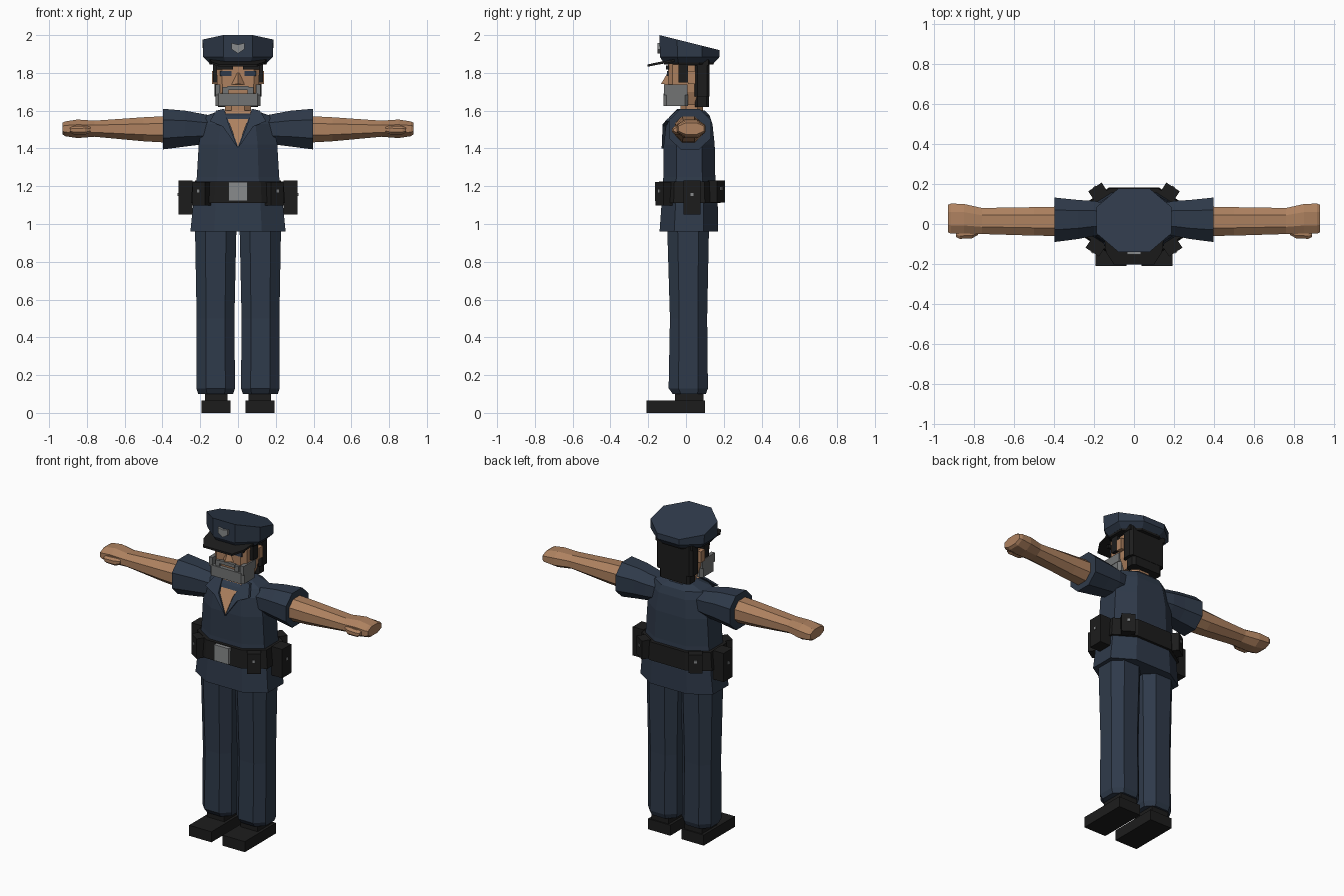
import bpy, bmesh, math
from mathutils import Matrix, Vector

if "Cube" in bpy.data.objects:
    bpy.data.objects.remove(bpy.data.objects["Cube"])


def material(name, rgb):
    m = bpy.data.materials.new(name)
    m.use_nodes = True
    m.diffuse_color = (*rgb, 1)
    m.node_tree.nodes["Principled BSDF"].inputs["Base Color"].default_value = (*rgb, 1)
    return m


NAVY = material("navy cloth", (.028, .042, .068))
SKIN = material("skin", (.42, .22, .115))
BLACK = material("black leather", (.012, .012, .012))
GREY = material("grey beard", (.17, .175, .175))
METAL = material("dull metal", (.25, .26, .265))
SIDES = ((1, "left"), (-1, "right"))


def finish(name, bm, mat):
    bmesh.ops.recalc_face_normals(bm, faces=bm.faces)
    mesh = bpy.data.meshes.new(name)
    bm.to_mesh(mesh)
    bm.free()
    mesh.materials.append(mat)
    obj = bpy.data.objects.new(name, mesh)
    bpy.context.scene.collection.objects.link(obj)
    return obj


def loft(name, rings, mat):
    """Skin a list of point rings and close both ends."""
    bm = bmesh.new()
    loops = [[bm.verts.new(p) for p in ring] for ring in rings]
    n = len(loops[0])
    for a, b in zip(loops, loops[1:]):
        for i in range(n):
            j = (i + 1) % n
            bm.faces.new((a[i], a[j], b[j], b[i]))
    bm.faces.new(loops[0])
    bm.faces.new(loops[-1])
    return finish(name, bm, mat)


def box(name, centre, size, mat, turn=0, bevel=0):
    bm = bmesh.new()
    bmesh.ops.create_cube(bm, size=1)
    bmesh.ops.scale(bm, vec=size, verts=bm.verts)
    if bevel:
        upright = [e for e in bm.edges if abs((e.verts[0].co - e.verts[1].co).z) > size[2] / 2]
        bmesh.ops.bevel(bm, geom=upright, offset=bevel, segments=1, affect='EDGES')
    bmesh.ops.transform(bm, matrix=Matrix.Translation(centre) @ Matrix.Rotation(turn, 4, 'Z'), verts=bm.verts)
    return finish(name, bm, mat)


def plate(name, outline, thick, mat):
    """Extrude an outline of 3D points backwards along y."""
    return loft(name, [outline, [(x, y + thick, z) for x, y, z in outline]], mat)


def octagon(a, b, k=.5):
    return [(a, -b * k), (a, b * k), (a * k, b), (-a * k, b),
            (-a, b * k), (-a, -b * k), (-a * k, -b), (a * k, -b)]


def level(z, a, y0, y1, x=0, k=.5):
    mid, half = (y0 + y1) / 2, (y1 - y0) / 2
    return [(x + u, mid + v, z) for u, v in octagon(a, half, k)]


def limb(side, x, z0, z1, y0, y1, k=.45):
    return [(side * x, (y0 + y1) / 2 + u, (z0 + z1) / 2 + v)
            for u, v in octagon((y1 - y0) / 2, (z1 - z0) / 2, k)]


# Shirt and belt
loft("shirt", [level(.96, .252, -.14, .17), level(1.1, .238, -.13, .168),
               level(1.25, .218, -.12, .155), level(1.42, .208, -.118, .152),
               level(1.53, .185, -.105, .14), level(1.575, .165, -.075, .125),
               level(1.6, .095, -.03, .1)], NAVY)
loft("belt", [level(1.112, .25, -.148, .182), level(1.225, .24, -.142, .178)], BLACK)
box("buckle", (0, -.153, 1.172), (.1, .024, .1), METAL)

# Open neckline
plate("neckline", [(0, -.125, 1.41), (.045, -.115, 1.53), (.07, -.04, 1.6),
                   (-.07, -.04, 1.6), (-.045, -.115, 1.53)], .02, SKIN)
loft("neck", [level(1.54, .07, -.03, .09), level(1.68, .07, -.03, .09)], SKIN)

for s, side in SIDES:
    # Collar flap
    plate(side + "_collar", [(0, -.129, 1.4), (s * .05, -.123, 1.53), (s * .073, -.045, 1.61),
                             (s * .115, -.05, 1.6), (s * .15, -.11, 1.545), (s * .08, -.124, 1.515)],
          .018, NAVY)

    # Sleeve, arm, hand and thumb
    loft(side + "_sleeve", [limb(s, .12, 1.43, 1.57, -.05, .1), limb(s, .2, 1.42, 1.585, -.06, .115),
                            limb(s, .28, 1.41, 1.6, -.075, .12), limb(s, .397, 1.395, 1.61, -.09, .132)], NAVY)
    loft(side + "_arm", [limb(s, .36, 1.43, 1.572, -.06, .087), limb(s, .5, 1.438, 1.565, -.058, .084),
                         limb(s, .76, 1.462, 1.547, -.05, .08), limb(s, .85, 1.455, 1.553, -.048, .1),
                         limb(s, .915, 1.465, 1.543, -.048, .102), limb(s, .93, 1.475, 1.535, -.04, .095)], SKIN)
    loft(side + "_thumb", [limb(s, .78, 1.485, 1.515, -.055, -.02), limb(s, .81, 1.473, 1.52, -.072, -.02),
                           limb(s, .87, 1.475, 1.518, -.074, -.02), limb(s, .89, 1.485, 1.51, -.065, -.02)], SKIN)

    # Trouser leg and shoe
    loft(side + "_trouser_leg", [level(.1, .092, -.07, .105, s * .118), level(.13, .102, -.092, .116, s * .118),
                                 level(.5, .1, -.085, .112, s * .119),
                                 level(1, .11, -.1, .122, s * .118)], NAVY)
    box(side + "_shoe", (s * .116, -.054, .033), (.155, .31, .066), BLACK)
    box(side + "_ankle", (s * .116, .018, .09), (.12, .15, .06), BLACK)

    # Belt pouches with studs on their outer faces
    for name, x, y, z, turn, size in (
            ("front_pouch", .192, -.115, 1.16, 33, (.08, .06, .125)),
            ("back_pouch", .18, .162, 1.172, 147, (.08, .055, .115)),
            ("side_holster", .278, .033, 1.14, 90, (.09, .075, .18))):
        angle = math.radians(turn)
        out = Vector((math.sin(angle), -math.cos(angle), 0))
        hub = Vector((x, y, z))
        box(side + "_" + name, (s * x, y, z), size, BLACK, s * angle)
        stud = hub + out * (size[1] / 2) + Vector((0, 0, .015))
        box(side + "_" + name + "_stud", (s * stud.x, stud.y, stud.z), (.016, .008, .016), METAL, s * angle)

    # Face details
    box(side + "_ear", (s * .12, .03, 1.775), (.035, .04, .07), SKIN)
    box(side + "_sideburn", (s * .117, -.015, 1.805), (.03, .05, .11), BLACK)
    box(side + "_brow", (s * .07, -.098, 1.828), (.085, .014, .02), BLACK)
    box(side + "_eye", (s * .065, -.096, 1.797), (.06, .008, .026), NAVY)
    box(side + "_beard_cheek", (s * .108, -.054, 1.71), (.024, .125, .055), GREY)

# Head
loft("head", [level(1.63, .085, -.09, .09, k=.7), level(1.7, .11, -.095, .1, k=.75),
              level(1.88, .115, -.095, .1, k=.75)], SKIN)
loft("nose", [[(.038, -.092, 1.737), (-.038, -.092, 1.737), (0, -.132, 1.742)],
              [(.01, -.092, 1.8), (-.01, -.092, 1.8), (0, -.098, 1.8)]], SKIN)
box("beard", (0, -.054, 1.658), (.236, .13, .066), GREY, bevel=.015)
box("moustache", (0, -.103, 1.72), (.11, .018, .02), GREY)
for s, side in SIDES:
    box(side + "_moustache_end", (s * .066, -.1, 1.698), (.03, .02, .055), GREY)

# Hair at the back of the head
box("hair", (0, .085, 1.775), (.25, .08, .2), BLACK, bevel=.015)
box("nape_hair", (0, .085, 1.655), (.21, .076, .07), BLACK, bevel=.015)
box("hair_top", (0, .045, 1.855), (.258, .15, .03), BLACK)

# Cap: flared crown with a top that slopes down to the back
K = math.tan(math.pi / 8)
crown_top = [(x, y, 1.96 - .25 * (y - .02)) for x, y, z in level(0, .187, -.14, .178, k=K)]
loft("cap_crown", [level(1.855, .155, -.12, .15, k=K), level(1.885, .185, -.138, .178, k=K),
                   crown_top], NAVY)
loft("cap_band", [level(1.845, .15, -.115, .145, k=K), level(1.872, .162, -.128, .158, k=K)], BLACK)
visor = [(.15, -.06, 1.872), (.14, -.14, 1.858), (.1, -.203, 1.845),
         (-.1, -.203, 1.845), (-.14, -.14, 1.858), (-.15, -.06, 1.872)]
loft("cap_visor", [visor, [(x, y, z - .012) for x, y, z in visor]], BLACK)
plate("cap_badge", [(x, -.152, z) for x, z in (
    (.034, 1.958), (.034, 1.925), (0, 1.903), (-.034, 1.925), (-.034, 1.958), (0, 1.95))], .016, METAL)
